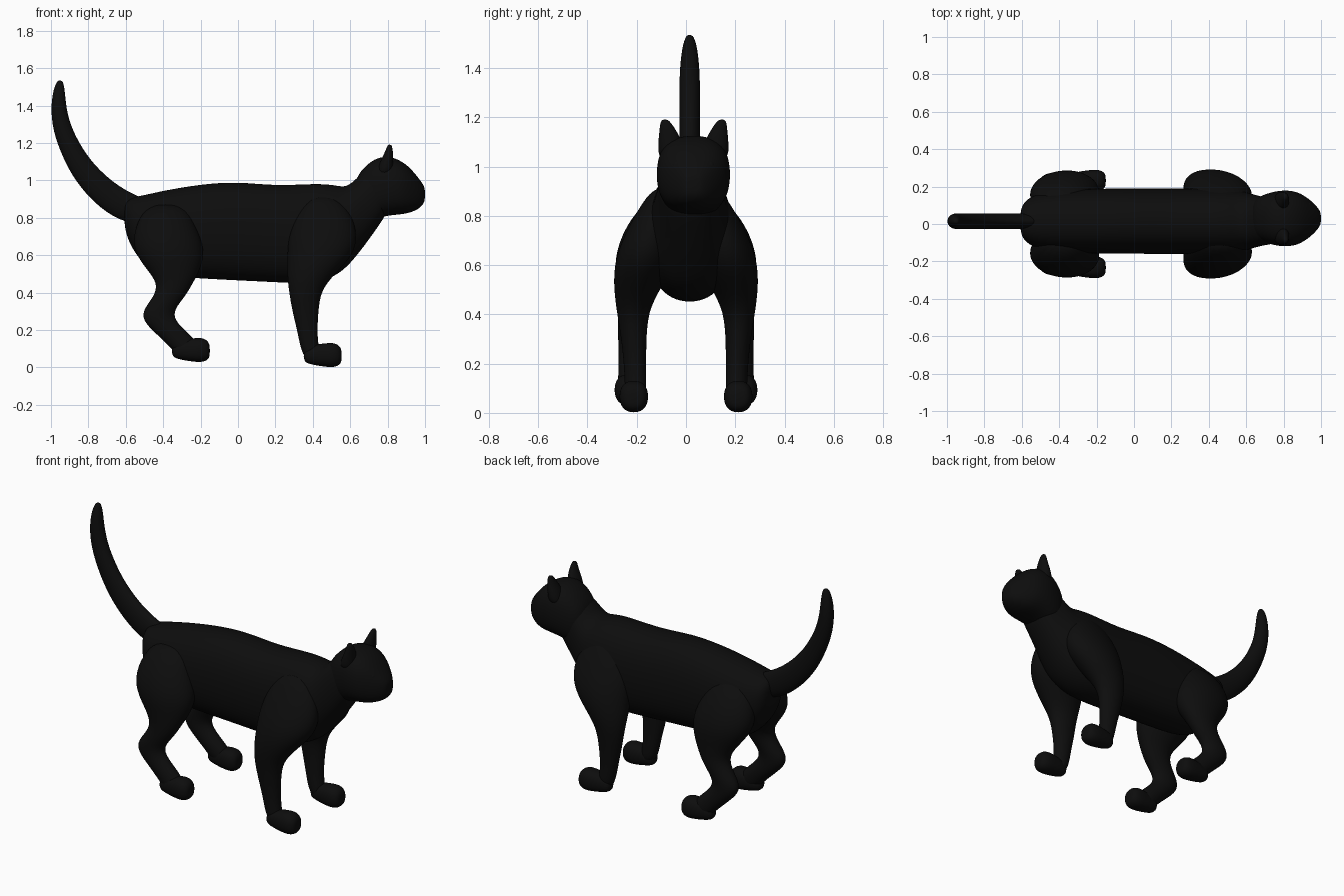
import bpy, bmesh, math
from mathutils import Vector

cube = bpy.data.objects.get("Cube")
if cube:
    bpy.data.objects.remove(cube)

black = bpy.data.materials.new("black_fur")
black.use_nodes = True
FUR = (0.004, 0.004, 0.004, 1)
black.diffuse_color = FUR
bsdf = black.node_tree.nodes["Principled BSDF"]
bsdf.inputs["Base Color"].default_value = FUR
bsdf.inputs["Roughness"].default_value = 0.8

MID = 0.015   # body centre line in y
SIDES = 16


def finish(bm, name, levels=2):
    """Turn a bmesh into a smooth black object."""
    bmesh.ops.recalc_face_normals(bm, faces=bm.faces)
    mesh = bpy.data.meshes.new(name)
    bm.to_mesh(mesh)
    bm.free()
    mesh.materials.append(black)
    mesh.shade_smooth()
    obj = bpy.data.objects.new(name, mesh)
    bpy.context.collection.objects.link(obj)
    if levels:
        sub = obj.modifiers.new("smooth", 'SUBSURF')
        sub.levels = sub.render_levels = levels
    return obj


def loft(name, rings, square=2.0):
    """Skin rings of (centre, half-axis u, half-axis v) with super-ellipse sections."""
    bm = bmesh.new()
    loops = []
    for centre, u, v in rings:
        loop = []
        for i in range(SIDES):
            a = math.tau * i / SIDES
            c, s = math.cos(a), math.sin(a)
            p = (Vector(centre) + Vector(u) * math.copysign(abs(c) ** (2 / square), c)
                 + Vector(v) * math.copysign(abs(s) ** (2 / square), s))
            loop.append(bm.verts.new(p))
        loops.append(loop)
    for low, high in zip(loops, loops[1:]):
        for i in range(SIDES):
            j = (i + 1) % SIDES
            bm.faces.new((low[i], low[j], high[j], high[i]))
    bm.faces.new(loops[0])
    bm.faces.new(loops[-1])
    return finish(bm, name)


def lengthwise(name, y, stations, square):
    """Sections across x, given as (x, top, bottom, half width)."""
    return loft(name, [((x, y, (t + b) / 2), (0, w, 0), (0, 0, (t - b) / 2))
                       for x, t, b, w in stations], square)


def upright(name, side, stations):
    """Sections across z, given as (z, x, y, half length, half width)."""
    return loft(name, [((x, y * side, z), (rx, 0, 0), (0, ry, 0))
                       for z, x, y, rx, ry in stations])


# Torso and neck
lengthwise("torso", MID, [
    (-.61, .88, .76, .06), (-.58, .91, .65, .12), (-.5, .925, .54, .155),
    (-.4, .95, .485, .17), (-.2, .985, .47, .178), (0, 1.0, .46, .178),
    (.2, .975, .45, .178), (.42, .99, .44, .18), (.52, .98, .485, .175),
    (.58, .965, .53, .165), (.64, 1.02, .6, .145), (.7, 1.08, .68, .13),
    (.77, 1.1, .78, .12), (.8, 1.08, .83, .1)], 2.3)

# Head tapering to the nose
HEAD_Y = 0.03
lengthwise("head", HEAD_Y, [
    (.62, 1.0, .82, .08), (.67, 1.07, .79, .12), (.73, 1.12, .79, .142),
    (.8, 1.135, .81, .155), (.87, 1.11, .815, .147), (.92, 1.07, .825, .118),
    (.965, 1.015, .845, .08), (.99, .98, .87, .048), (1.0, .955, .895, .025)], 2.5)

# Legs and paws
front_leg = [
    (.92, .45, .08, .07, .05), (.83, .46, .12, .15, .075), (.7, .455, .15, .19, .115),
    (.6, .44, .17, .18, .125), (.5, .39, .2, .13, .095), (.41, .357, .217, .087, .065),
    (.3, .36, .212, .071, .052), (.2, .37, .207, .055, .046), (.12, .38, .205, .05, .045),
    (.04, .4, .205, .045, .04)]
back_leg = [
    (.88, -.38, .09, .1, .06), (.76, -.39, .14, .165, .11), (.63, -.37, .165, .2, .13),
    (.53, -.345, .185, .15, .1), (.45, -.335, .21, .095, .07), (.38, -.365, .22, .085, .058),
    (.31, -.425, .225, .084, .052), (.25, -.425, .225, .087, .05),
    (.18, -.35, .225, .09, .05), (.12, -.29, .228, .085, .05), (.07, -.27, .23, .06, .045)]
paw = [(-.1, .09, .03, .03), (-.06, .12, .015, .046), (.01, .13, .003, .057),
       (.06, .134, -.001, .061), (.09, .12, .01, .05), (.105, .095, .03, .03)]

for side, word in ((1, "left"), (-1, "right")):
    upright("front_leg_" + word, side, front_leg)
    upright("back_leg_" + word, side, back_leg)
    for part, px, py, pz in (("front_paw_", .45, .212, 0), ("back_paw_", -.255, .232, .027)):
        lengthwise(part + word, py * side,
                   [(px + x, t + pz, b + pz, w) for x, t, b, w in paw], 2.3)

    # Ear: thin cone leaning outwards from the crown
    loft("ear_" + word, [
        ((x, HEAD_Y + side * y, z), (0, w, 0), (d, 0, 0)) for z, x, y, w, d in (
            (1.02, .78, .09, .055, .05), (1.1, .795, .094, .05, .036),
            (1.14, .805, .102, .037, .025), (1.175, .81, .112, .024, .016),
            (1.192, .811, .116, .012, .009))])

    # Eye: shallow ball within a raised lid
    bm = bmesh.new()
    bmesh.ops.create_uvsphere(bm, u_segments=16, v_segments=10, radius=.029)
    eye = finish(bm, "eye_" + word, 0)
    eye.location = (.922, HEAD_Y + side * .062, 1.0)

# Raised tail: sections follow the curve
path = [(-.5, .83, .07), (-.6, .855, .082), (-.715, .93, .077), (-.82, 1.04, .068),
        (-.89, 1.155, .058), (-.943, 1.28, .05), (-.96, 1.39, .042),
        (-.957, 1.48, .032), (-.952, 1.52, .02), (-.95, 1.535, .01)]
rings = []
for i, (x, z, r) in enumerate(path):
    before, after = path[max(i - 1, 0)], path[min(i + 1, len(path) - 1)]
    along = Vector((after[0] - before[0], 0, after[1] - before[1])).normalized()
    across = Vector((-along.z, 0, along.x)) * r
    rings.append(((x, MID, z), across, (0, min(r, .043), 0)))
loft("tail", rings)
